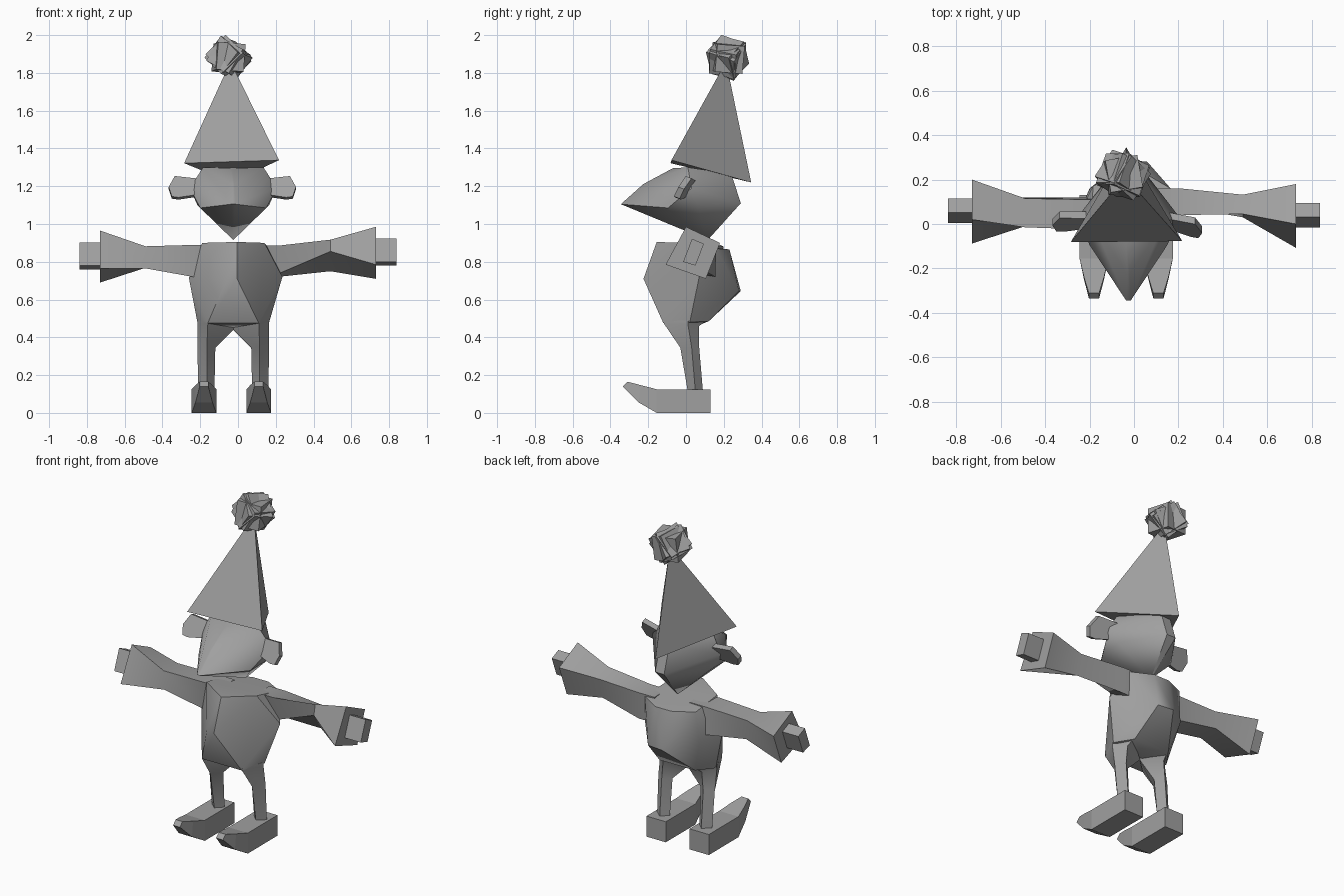
import bpy, bmesh, math, random
from mathutils import Vector, Euler

if "Cube" in bpy.data.objects:
    bpy.data.objects.remove(bpy.data.objects["Cube"])

random.seed(4)
CX = -0.025  # symmetry line of the body
grey = bpy.data.materials.new("plain grey")
grey.diffuse_color = (0.35, 0.35, 0.35, 1)
grey.use_nodes = True
grey.node_tree.nodes["Principled BSDF"].inputs["Base Color"].default_value = grey.diffuse_color


def finish(name, bm, smooth=None):
    bmesh.ops.recalc_face_normals(bm, faces=bm.faces)
    mesh = bpy.data.meshes.new(name)
    bm.to_mesh(mesh)
    bm.free()
    mesh.materials.append(grey)
    ob = bpy.data.objects.new(name, mesh)
    bpy.context.collection.objects.link(ob)
    if smooth:
        bpy.ops.object.select_all(action='DESELECT')
        ob.select_set(True)
        bpy.context.view_layer.objects.active = ob
        bpy.ops.object.shade_smooth_by_angle(angle=math.radians(smooth))
    return ob


def hull(name, points, smooth=None):
    bm = bmesh.new()
    for p in points:
        bm.verts.new(p)
    bmesh.ops.convex_hull(bm, input=bm.verts)
    loose = [v for v in bm.verts if not v.link_faces]
    bmesh.ops.delete(bm, geom=loose, context='VERTS')
    bmesh.ops.dissolve_limit(bm, angle_limit=0.02, verts=bm.verts, edges=bm.edges)
    return finish(name, bm, smooth)


def loft(name, rings, smooth=None):
    bm = bmesh.new()
    loops = [[bm.verts.new(p) for p in r] for r in rings]
    n = len(loops[0])
    for a, b in zip(loops, loops[1:]):
        for i in range(n):
            j = (i + 1) % n
            bm.faces.new((a[i], a[j], b[j], b[i]))
    bm.faces.new(loops[0])
    bm.faces.new(loops[-1])
    return finish(name, bm, smooth)


def both(points):
    """Points given as half width, y, z, mirrored about the body line."""
    return [(CX + s * w, y, z) for w, y, z in points for s in (-1, 1)]


# torso: pear-shaped faceted belly with an off-centre front ridge
hull("torso", both([
    (0.135, -0.12, 0.475), (0.19, 0.02, 0.48), (0.12, 0.12, 0.485), (0.02, 0.03, 0.45)]) + [
    (-0.005, -0.155, 0.905), (-0.005, -0.225, 0.71), (-0.06, -0.215, 0.71),
    (-0.19, -0.03, 0.9), (-0.26, 0.02, 0.715), (-0.185, 0.17, 0.87), (-0.2, 0.16, 0.68),
    (0.045, 0.23, 0.865), (-0.06, 0.23, 0.865), (0.06, 0.28, 0.645), (-0.04, 0.29, 0.645),
    (0.14, -0.02, 0.9), (0.165, 0.16, 0.87), (0.235, 0.07, 0.72)], 40)

for s, side in ((-1, "left"), (1, "right")):
    # leg: diamond section running from the hip to the ankle
    def ring(front, outer, back, inner):
        return [(CX + s * w, y, z) for w, y, z in (front, outer, back, inner)]
    loft(side + "_leg", [
        ring((0.135, -0.12, 0.485), (0.19, 0.01, 0.49), (0.12, 0.11, 0.49), (0.0, 0.02, 0.48)),
        ring((0.135, -0.115, 0.47), (0.19, 0.01, 0.47), (0.13, 0.07, 0.46), (0.0, 0.02, 0.44)),
        ring((0.14, -0.03, 0.345), (0.19, 0.03, 0.345), (0.14, 0.07, 0.345), (0.095, 0.03, 0.345)),
        ring((0.14, 0.01, 0.11), (0.185, 0.05, 0.11), (0.14, 0.09, 0.11), (0.1, 0.05, 0.11))], 30)

    # shoe: block heel with a tapered, turned-up toe
    fx = -0.18 if s < 0 else 0.11
    loft(side + "_shoe", [
        [(fx - w, y, lo), (fx + w, y, lo), (fx + w, y2, hi), (fx - w, y2, hi)]
        for w, y, lo, y2, hi in ((0.065, 0.13, 0, 0.13, 0.125), (0.065, -0.155, 0, -0.155, 0.125),
                                 (0.045, -0.25, 0.055, -0.24, 0.147), (0.023, -0.335, 0.14, -0.31, 0.165))])

# arms: square sleeves flaring into turned cuffs, given as (y, z) rings along x
cuff = [(0.0, 0.985), (0.18, 0.9), (0.105, 0.71), (-0.108, 0.785)]
hand = [(0.032, 0.922), (0.095, 0.895), (0.05, 0.78), (-0.015, 0.8)]
shoulders = {
    -1: [(-0.025, 0.89), (0.11, 0.885), (0.12, 0.72), (-0.01, 0.715)],
    1: [(0.04, 0.885), (0.16, 0.88), (0.155, 0.72), (0.08, 0.735)]}
elbows = {
    -1: [(-0.015, 0.882), (0.115, 0.88), (0.12, 0.768), (-0.01, 0.765)],
    1: [(0.045, 0.917), (0.132, 0.875), (0.1, 0.75), (0.03, 0.855)]}
for s, side in ((-1, "left"), (1, "right")):
    dy, dz = (0.02, -0.02) if s < 0 else (0, 0)
    def across(x, section, move=True):
        return [(s * x, y + dy * move, z + dz * move) for y, z in section]
    loft(side + "_arm", [across(0.1, shoulders[s], False), across(0.21, shoulders[s], False),
                         across(0.49, elbows[s], False), across(0.73, cuff)], 25)
    loft(side + "_hand", [across(0.70, hand), across(0.838, hand)])

# head: one wedge with a broad pointed snout, narrowing to the chin and the back
hull("head", both([
    (0.0, 0.115, 0.915), (0.175, -0.095, 1.085), (0.23, 0.03, 1.19), (0.16, 0.01, 1.3),
    (0.03, 0.24, 1.265), (0.03, 0.29, 1.11), (0.19, 0.06, 1.1),
    (0.01, -0.345, 1.105), (0.005, -0.225, 1.212), (0.01, -0.07, 1.295)]), 40)

# ears: thin six-sided flaps, tilted back and splayed from the head
outline = [(0.19, 1.15), (0.29, 1.135), (0.325, 1.14), (0.342, 1.19), (0.31, 1.248), (0.19, 1.235)]
for s, side in ((-1, "left"), (1, "right")):
    y0, lean, shift = (0.015, 0.05, 0) if s < 0 else (0.01, 0.25, -0.01)
    loft(side + "_ear", [
        [(CX + s * (w + shift), y0 + t - lean * (w - 0.2) + 0.55 * (z - 1.19), z - 0.4 * t)
         for w, z in outline] for t in (-0.015, 0.015)])

# hat: tilted three-sided cone
apex = Vector((-0.04, 0.212, 1.86))
base = [Vector(p) for p in ((-0.285, -0.082, 1.322), (0.217, -0.077, 1.338), (-0.035, 0.345, 1.22))]
hull("hat", base + [apex])

# pompom: cluster of turned cubes
bm = bmesh.new()
for i in range(4):
    cube = bmesh.ops.create_cube(bm, size=0.147)["verts"]
    turn = Euler([random.uniform(0, math.pi) for _ in range(3)]).to_matrix()
    for v in cube:
        v.co = turn @ v.co + Vector((-0.05, 0.22, 1.88))
finish("pompom", bm)
